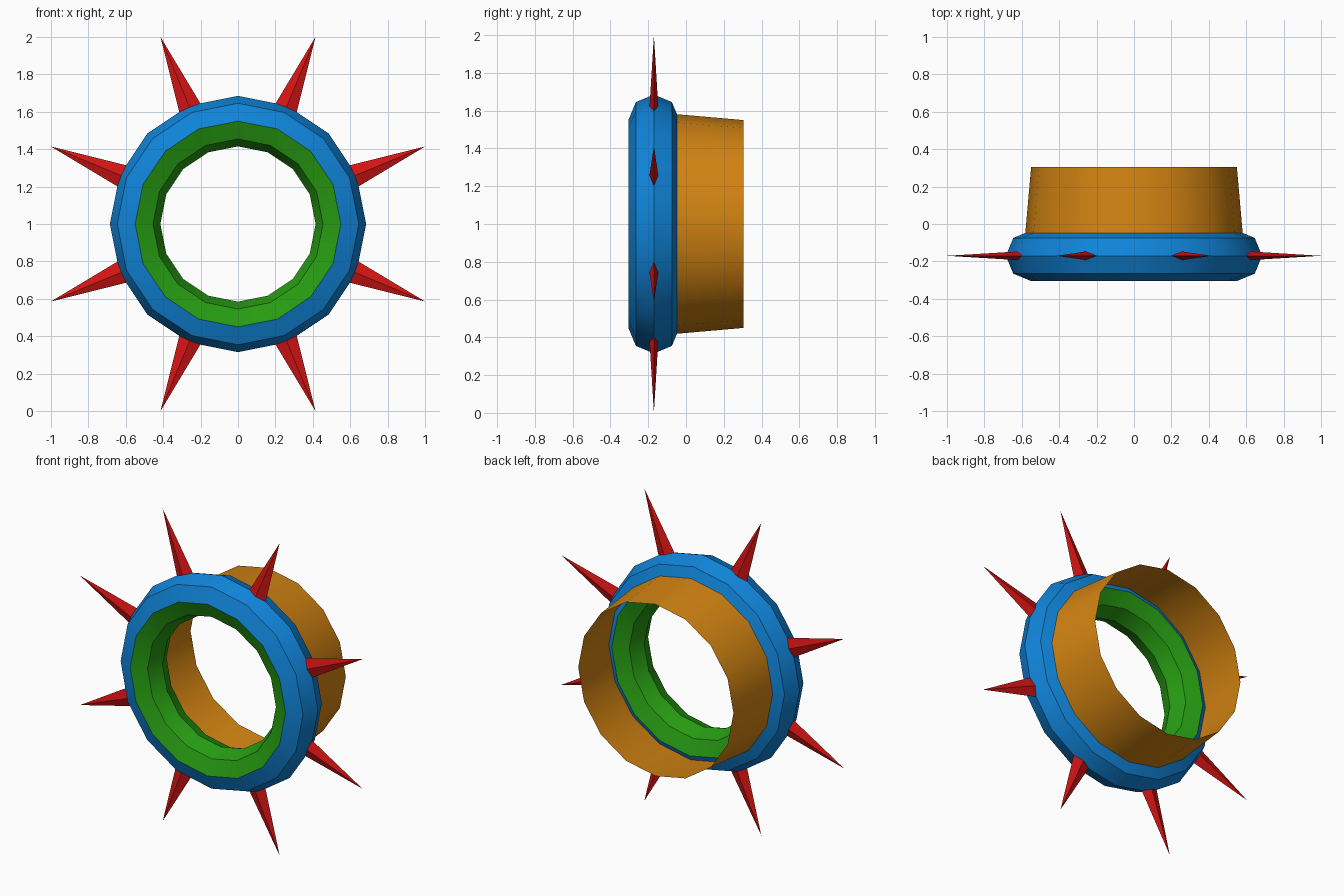
import bpy, bmesh, math
from mathutils import Vector

cube = bpy.data.objects.get("Cube")
if cube:
    bpy.data.objects.remove(cube, do_unlink=True)

SIDES = 16
RING_Y = -0.17      # plane of the ring and spikes
MAJOR, MINOR = 0.55, 0.135
CENTRE_Z = 1.0


def material(name, rgb):
    mat = bpy.data.materials.new(name)
    mat.use_nodes = True
    mat.diffuse_color = (*rgb, 1)
    mat.node_tree.nodes["Principled BSDF"].inputs["Base Color"].default_value = (*rgb, 1)
    return mat


blue = material("blue", (0.005, 0.23, 0.69))
green = material("green", (0.02, 0.33, 0.006))
orange = material("orange", (0.65, 0.23, 0.006))
red = material("red", (0.66, 0.007, 0.007))


def finish(name, bm, mats):
    mesh = bpy.data.meshes.new(name)
    bm.to_mesh(mesh)
    bm.free()
    for mat in mats:
        mesh.materials.append(mat)
    obj = bpy.data.objects.new(name, mesh)
    bpy.context.collection.objects.link(obj)
    return obj


def radial(angle, r, y):
    return Vector((r * math.cos(angle), y, CENTRE_Z + r * math.sin(angle)))


def lathe(name, profile, closed, mats, pick=lambda r: 0):
    """Revolve (radius, y) points about the y axis; pick chooses the material by radius."""
    bm = bmesh.new()
    rows = [[bm.verts.new(radial(math.tau * i / SIDES, r, y)) for i in range(SIDES)]
            for r, y in profile]
    n = len(profile)
    for k in range(n if closed else n - 1):
        a, b = rows[k], rows[(k + 1) % n]
        mid = (profile[k][0] + profile[(k + 1) % n][0]) / 2
        for i in range(SIDES):
            j = (i + 1) % SIDES
            face = bm.faces.new((a[i], b[i], b[j], a[j]))
            face.material_index = pick(mid)
    bmesh.ops.recalc_face_normals(bm, faces=bm.faces)
    obj = finish(name, bm, mats)
    # Smooth around the axis, sharp between the bands
    bpy.ops.object.select_all(action='DESELECT')
    obj.select_set(True)
    bpy.context.view_layer.objects.active = obj
    bpy.ops.object.shade_smooth_by_angle(angle=math.radians(30))
    return obj


# Ring: octagonal section, outer half blue, inner half green
section = [(MAJOR + MINOR * math.cos(math.tau * k / 8),
            RING_Y + MINOR * math.sin(math.tau * k / 8)) for k in range(8)]
lathe("ring", section, True, [blue, green], lambda r: 0 if r > MAJOR else 1)

# Open tapered sleeve behind the ring
lathe("sleeve", [(0.583, -0.07), (0.55, 0.305)], False, [orange])

# Eight flattened four-sided spikes
BASE_R, TIP_R = 0.62, 1.0824
for i in range(8):
    angle = math.tau * (i + 0.5) / 8
    tangent = Vector((-math.sin(angle), 0, math.cos(angle))) * 0.069
    depth = Vector((0, 0.026, 0))
    base = radial(angle, BASE_R, RING_Y)
    bm = bmesh.new()
    tip = bm.verts.new(radial(angle, TIP_R, RING_Y))
    corners = [bm.verts.new(base + d) for d in (tangent, depth, -tangent, -depth)]
    bm.faces.new(corners)
    for k in range(4):
        bm.faces.new((corners[k], corners[(k + 1) % 4], tip))
    bmesh.ops.recalc_face_normals(bm, faces=bm.faces)
    finish(f"spike_{i + 1}", bm, [red])
